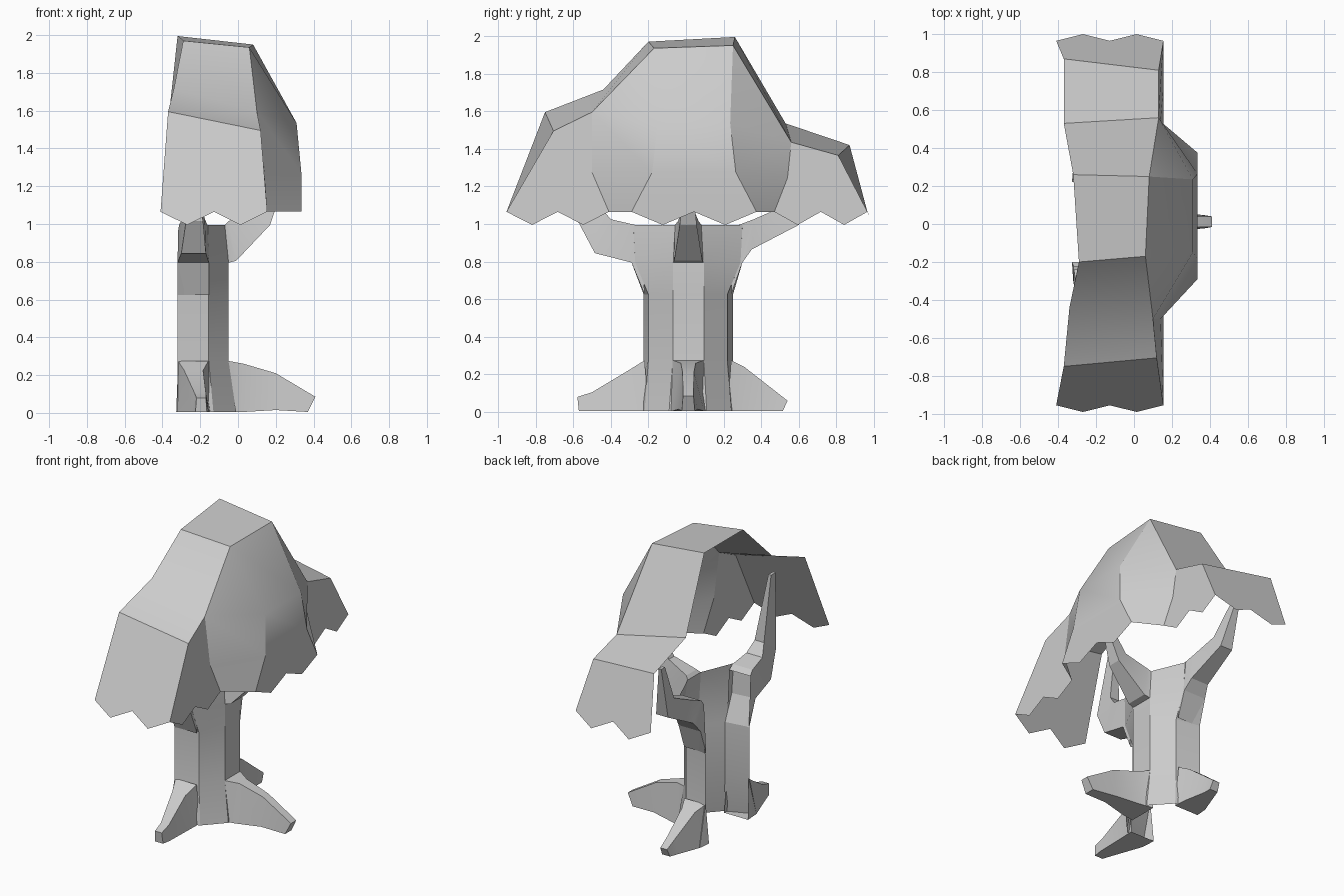
import bpy, math
from mathutils import Vector


def make(name, verts, faces, angle=35):
    # Weld shared points, orient the faces and shade by angle
    import bmesh
    bm = bmesh.new()
    vs = [bm.verts.new(v) for v in verts]
    for f in faces:
        bm.faces.new([vs[i] for i in f])
    bmesh.ops.remove_doubles(bm, verts=bm.verts, dist=0.0005)
    bmesh.ops.recalc_face_normals(bm, faces=bm.faces)
    me = bpy.data.meshes.new(name)
    bm.to_mesh(me)
    bm.free()
    ob = bpy.data.objects.new(name, me)
    bpy.context.collection.objects.link(ob)
    bpy.ops.object.select_all(action='DESELECT')
    ob.select_set(True)
    bpy.context.view_layer.objects.active = ob
    bpy.ops.object.shade_smooth_by_angle(angle=math.radians(angle))
    return ob


def scallop(a, b, out=(0, 0, 0), n=4):
    # Zigzag hem between two points, odd points hang lower
    a, b, out = Vector(a), Vector(b), Vector(out)
    pts = [a.lerp(b, i / n) for i in range(n + 1)]
    return [p + (out + Vector((0, 0, -0.07)) if i % 2 else Vector()) for i, p in enumerate(pts)]


# Canopy: open half shell made of faceted panels
verts, faces = [], []


def panel(*pts):
    faces.append(list(range(len(verts), len(verts) + len(pts))))
    verts.extend(pts)


# per lobe: top outer/inner, kink, crease top, end outer/inner, crease mid, bulge edge x3
lobes = {
    -1: [(-.29, -.2, 1.975), (.06, -.17, 1.94), (-.34, -.44, 1.72), (.1, -.5, 1.6),
         (-.37, -.75, 1.6), (.12, -.705, 1.5), (.14, -.5, 1.28),
         (.31, -.15, 1.54), (.335, -.18, 1.28), (.335, -.29, 1.07)],
    1: [(-.32, .26, 2.0), (.08, .25, 1.955), (-.37, .53, 1.54), (.13, .56, 1.44),
        (-.37, .87, 1.425), (.13, .81, 1.37), (.14, .54, 1.25),
        (.31, .235, 1.54), (.335, .265, 1.28), (.335, .375, 1.07)],
}
for s, (D, C, K, Q, E, F, M, P1, P2, P3) in lobes.items():
    y0, y1 = (-.955, -.41) if s < 0 else (.965, .47)
    corner, crease = (.155, y0, 1.07), (.155, y1, 1.07)
    panel(D, C, Q, K)
    panel(K, Q, F, E)
    panel(E, F, *scallop(corner, (-.41, y0, 1.07), (0, s * .035, 0)))
    panel(F, Q, M, *scallop(crease, corner))
    panel(C, P1, Q)
    panel(Q, P1, P2, M)
    panel(M, P2, P3, crease)
L, R = lobes[-1], lobes[1]
panel(L[0], L[1], R[1], R[0])
panel(L[1], R[1], R[7], L[7])
panel(L[7], R[7], R[8], L[8])
panel(L[8], R[8], *scallop(R[9], L[9]))
make("canopy", verts, faces, 30)

# Trunk: half shell, open toward -x
rings = [
    (0.01, [(-.32, -.3), (-.13, -.22), (-.01, -.09), (-.01, .11), (-.13, .24), (-.32, .31)]),
    (0.28, [(-.32, -.225), (-.155, -.2), (-.05, -.07), (-.05, .095), (-.155, .22), (-.32, .25)]),
    (0.63, [(-.32, -.225), (-.155, -.2), (-.05, -.07), (-.05, .095), (-.155, .22), (-.32, .25)]),
    (0.80, [(-.32, -.29), (-.155, -.27), (-.05, -.07), (-.05, .095), (-.155, .29), (-.32, .3)]),
    (1.00, [(-.3, -.3), (-.16, -.28), (-.07, -.06), (-.07, .085), (-.16, .3), (-.3, .31)]),
]
tv = [(x, y, z) for z, ring in rings for x, y in ring]
tf = [(r * 6 + i, r * 6 + i + 1, r * 6 + i + 7, r * 6 + i + 6) for r in range(len(rings) - 1) for i in range(5)]
make("trunk", tv, tf, 15)


def limb(name, axis, sections):
    # Four-sided tube; section = bottom r,z, top r,z, side centre, bottom and top half width
    v, f = [], []
    for rb, zb, rt, zt, c, wb, wt in sections:
        for r, z, o in ((rb, zb, c - wb), (rb, zb, c + wb), (rt, zt, c + wt), (rt, zt, c - wt)):
            v.append((r, o, z) if axis == 'x' else (o, r * (1 if axis == '+y' else -1), z))
    for k in range(len(sections) - 1):
        f += [(k * 4 + i, k * 4 + (i + 1) % 4, k * 4 + 4 + (i + 1) % 4, k * 4 + 4 + i) for i in range(4)]
    n = len(v)
    f.append((n - 4, n - 3, n - 2, n - 1))
    make(name, v, f, 15)


# Branches reaching up into the canopy
limb("front_branch", '-y', [
    (.22, .63, .24, .97, -.237, .083, .08), (.29, .8, .27, 1.0, -.237, .083, .075),
    (.485, .85, .4, 1.03, -.235, .065, .06), (.575, 1.02, .46, 1.1, -.23, .045, .035),
    (.55, 1.55, .5, 1.55, -.28, .01, .01)])
limb("back_branch", '+y', [
    (.24, .63, .26, .97, -.237, .083, .08), (.3, .8, .28, 1.0, -.237, .083, .075),
    (.35, .87, .36, 1.03, -.235, .065, .06), (.6, 1.0, .52, 1.1, -.24, .045, .035),
    (.68, 1.36, .64, 1.36, -.28, .01, .01)])
limb("side_branch", 'x', [
    (-.05, .8, -.07, 1.0, .012, .08, .07), (-.01, .81, -.05, 1.02, .012, .075, .055),
    (.17, 1.0, .1, 1.08, .012, .045, .03), (.27, 1.3, .24, 1.3, .012, .012, .01)])

# Roots spreading over the ground
limb("front_root", '-y', [
    (.2, .01, .22, .28, -.237, .09, .08), (.3, .01, .3, .23, -.235, .085, .05),
    (.51, .01, .5, .11, -.2, .045, .03), (.57, .01, .578, .085, -.195, .03, .025)])
limb("back_root", '+y', [
    (.22, .01, .24, .28, -.237, .09, .08), (.3, .01, .31, .245, -.235, .085, .05),
    (.46, .01, .47, .12, -.22, .04, .03), (.515, .01, .54, .065, -.21, .03, .025)])
limb("side_root", 'x', [
    (-.06, .01, -.05, .28, .012, .1, .083), (.03, .01, .03, .265, .012, .085, .04),
    (.2, .02, .2, .215, .012, .05, .03), (.37, .01, .41, .09, .012, .035, .028)])

# Rest the model on the ground
for ob in bpy.data.objects:
    ob.location.z -= 0.005
